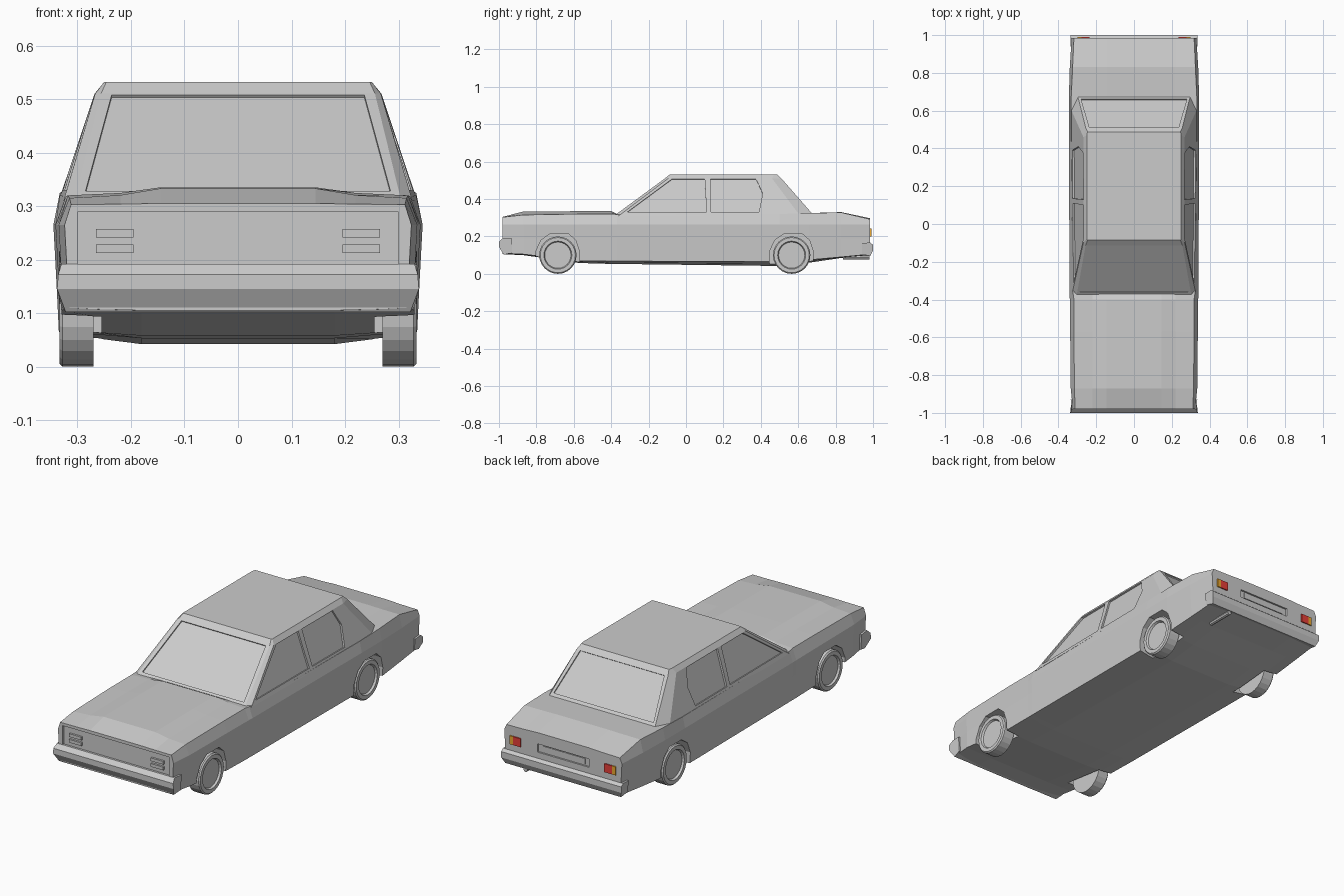
import bpy, bmesh, math
from mathutils import Vector, Matrix

if "Cube" in bpy.data.objects:
    bpy.data.objects.remove(bpy.data.objects["Cube"])


def make(name, bm, color=None):
    bmesh.ops.recalc_face_normals(bm, faces=bm.faces)
    me = bpy.data.meshes.new(name)
    bm.to_mesh(me)
    bm.free()
    ob = bpy.data.objects.new(name, me)
    bpy.context.collection.objects.link(ob)
    if color:
        mat = bpy.data.materials.new(name + "_color")
        mat.diffuse_color = (*color, 1)
        mat.use_nodes = True
        mat.node_tree.nodes["Principled BSDF"].inputs["Base Color"].default_value = mat.diffuse_color
        me.materials.append(mat)
    return ob


def loft(bm, rings):
    """Skin closed rings of equal length and cap both ends."""
    vs = [[bm.verts.new(p) for p in r] for r in rings]
    n = len(vs[0])
    for a, b in zip(vs, vs[1:]):
        for i in range(n):
            bm.faces.new((a[i], a[(i + 1) % n], b[(i + 1) % n], b[i]))
    bm.faces.new(vs[0])
    bm.faces.new(vs[-1])


def box(bm, x0, x1, y0, y1, z0, z1):
    loft(bm, [[(x0, y0, z), (x1, y0, z), (x1, y1, z), (x0, y1, z)] for z in (z0, z1)])


def pane(bm, pts, depth=0.008, out=0.03):
    """Prism through a planar outline, used to sink a window."""
    p = [Vector(q) for q in pts]
    n = (p[1] - p[0]).cross(p[2] - p[0]).normalized()
    if n.dot(sum(p, Vector()) / len(p) - Vector((0, 0.15, 0.3))) < 0:
        n = -n
    loft(bm, [[q - n * depth for q in p], [q + n * out for q in p]])


def cut(ob, bm):
    cutter = make("cutter", bm)
    cutter.hide_render = True
    mod = ob.modifiers.new("cut", 'BOOLEAN')
    mod.operation, mod.solver, mod.object = 'DIFFERENCE', 'EXACT', cutter
    bpy.context.view_layer.objects.active = ob
    bpy.ops.object.modifier_apply(modifier="cut")
    bpy.data.objects.remove(cutter)


def mirrored(half):
    return half + [(-p[0], *p[1:]) for p in reversed(half)]


WHEELS = (-0.685, 0.565)

# Lower body: y, centre z, shoulder z, shoulder x, belt x, sill x, sill z, belly z
sections = [
    (-.98, .305, .303, .312, .324, .315, .11, .105),
    (-.87, .333, .315, .315, .335, .33, .105, .10),
    (-.57, .335, .32, .318, .338, .33, .07, .058),
    (-.40, .335, .32, .318, .34, .332, .068, .053),
    (-.37, .32, .318, .322, .341, .332, .068, .053),
    (.50, .32, .32, .333, .345, .335, .065, .042),
    (.66, .325, .325, .333, .345, .335, .075, .06),
    (.83, .33, .328, .325, .34, .33, .09, .085),
    (.985, .297, .292, .318, .33, .325, .105, .10)]
rings = []
for y, zc, zs, xs, xw, xl, zl, zb in sections:
    rings.append(mirrored([
        (.145, y, zc), (.22, y, zc * .3 + zs * .7), (xs, y, zs), (xw, y, .265),
        (xw - .004, y, .19), (xl, y, zl), (.27, y, (zl + zb) / 2), (.18, y, zb)]))
bm = bmesh.new()
loft(bm, rings)
body = make("lower_body", bm)

# Wheel arches, grille recess and plate recess
bm = bmesh.new()
arch = [(-.118, -.08), (-.118, .02), (-.09, .08), (-.04, .115), (.055, .115),
        (.095, .08), (.115, .02), (.115, -.08)]
for wy in WHEELS:
    for s in (1, -1):
        loft(bm, [[(s * x, wy + a, .1 + b) for a, b in arch] for x in (.255, .42)])
box(bm, -.3, .3, -1.05, -.968, .187, .289)
box(bm, -.145, .145, .976, 1.05, .198, .24)
cut(body, bm)

# Cabin: base, upper edge and roof rings
cab = [(.31, [(.305, -.385), (.326, -.36), (.335, .61), (.30, .685)]),
       (.51, [(.256, -.113), (.267, -.095), (.268, .46), (.256, .51)]),
       (.532, [(.246, -.086), (.25, -.08), (.25, .47), (.246, .488)])]
bm = bmesh.new()
loft(bm, [mirrored([(x, y, z) for x, y in pts]) for z, pts in cab])
cabin = make("cabin", bm)

# Sunken windows
bm = bmesh.new()
front_win = [(-.315, .33), (-.075, .507), (.10, .507), (.11, .33)]
rear_win = [(.135, .33), (.13, .507), (.375, .507), (.41, .43), (.39, .33)]
for s in (1, -1):
    for win in (front_win, rear_win):
        pane(bm, [(s * (.329 + .006 * y - .31 * (z - .31)), y, z) for y, z in win], .009)
for y0, slope, xb, zb in ((-.385, 1.36, .285, .328), (.685, -.875, .28, .338)):
    corners = [(xb, zb), (.236, .508), (-.236, .508), (-xb, zb)]
    pane(bm, [(x, y0 + slope * (z - .31), z) for x, z in corners], .006)
cut(cabin, bm)

# Bumpers: profile (y, z) with corners wrapped round the sides
fb = [(-.93, .19, .335), (-.98, .192, .33), (-1, .172, .336), (-1, .145, .338),
      (-.975, .102, .322), (-.93, .112, .33)]
rb = [(.94, .165, .337), (.985, .167, .337), (1, .155, .337), (1, .125, .337),
      (.985, .095, .325), (.94, .105, .33)]
for name, prof in (("front_bumper", fb), ("rear_bumper", rb)):
    bm = bmesh.new()
    loft(bm, [[(s * x, y, z) for y, z, x in prof] for s in (-1, 1)])
    make(name, bm)

# Headlight bars
bm = bmesh.new()
for x in (-.23, .23):
    for z in (.22, .249):
        box(bm, x - .035, x + .035, -.978, -.96, z - .008, z + .008)
make("headlights", bm)

# Tail lights with outer indicators
for name, color, a, b in (("tail_light", (.8, .05, .04), .235, .278),
                          ("rear_indicator", (.85, .4, .03), .278, .298)):
    bm = bmesh.new()
    for s in (1, -1):
        box(bm, *sorted((s * a, s * b)), .975, .991, .2, .243)
    make(name, bm, color)

# Number plate (blank)
bm = bmesh.new()
box(bm, -.12, .12, .97, .979, .205, .233)
make("rear_plate", bm)

# Exhaust pipe
bm = bmesh.new()
bmesh.ops.create_cone(bm, cap_ends=True, segments=8, radius1=.011, radius2=.011, depth=.14,
                      matrix=Matrix.Translation((.215, .91, .087)) @ Matrix.Rotation(math.pi / 2, 4, 'X'))
make("exhaust_pipe", bm)

# Wheels: lathed rings (radius, x), with dished hub
tyre = [(.07, .324), (.075, .334), (.094, .334), (.1, .328), (.1, .27)]
N = 24
for wy, end in zip(WHEELS, ("front", "rear")):
    for s, side in ((1, "right"), (-1, "left")):
        bm = bmesh.new()
        loft(bm, [[(s * x, wy + r * math.cos(i * math.tau / N), .1 + r * math.sin(i * math.tau / N))
                   for i in range(N)] for r, x in tyre])
        make(f"{end}_{side}_wheel", bm)
